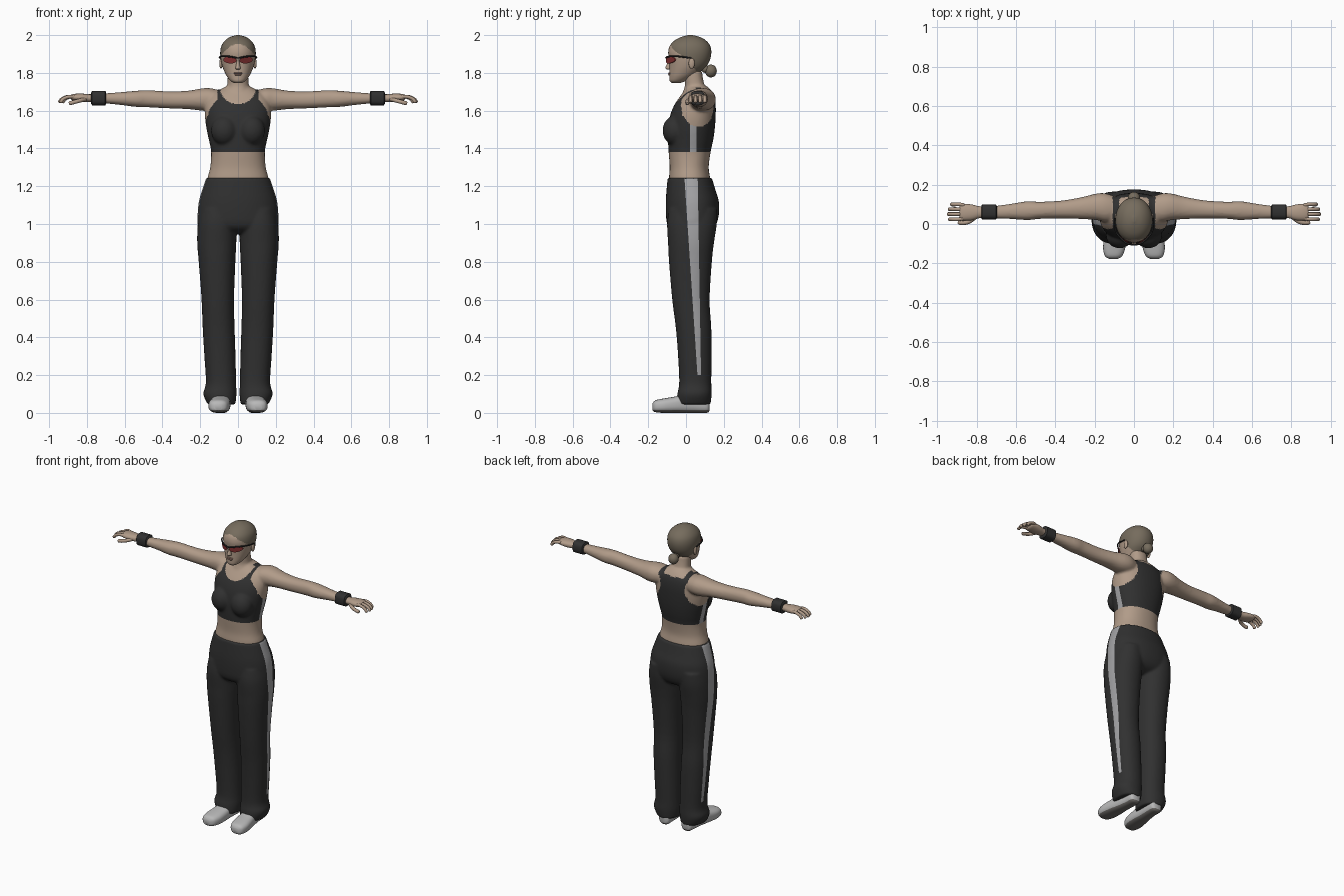
import bpy, bmesh, math
from mathutils import Vector

if "Cube" in bpy.data.objects:
    bpy.data.objects.remove(bpy.data.objects["Cube"])

COLOURS = {
    "skin": (0.44, 0.33, 0.25), "hair": (0.18, 0.15, 0.11), "black_cloth": (0.03, 0.03, 0.03),
    "grey_stripe": (0.36, 0.36, 0.37), "shoe_grey": (0.48, 0.48, 0.48), "sole_grey": (0.16, 0.15, 0.14),
    "red_lens": (0.22, 0.03, 0.03), "dark_frame": (0.02, 0.02, 0.02), "lip": (0.33, 0.2, 0.16),
}
MATS = {}
for key, col in COLOURS.items():
    MATS[key] = bpy.data.materials.new(key)
    MATS[key].diffuse_color = (*col, 1)


def bridge(bm, rings):
    """Closed skin through a list of point rings."""
    vr = [[bm.verts.new(p) for p in r] for r in rings]
    n = len(vr[0])
    for r0, r1 in zip(vr, vr[1:]):
        for i in range(n):
            bm.faces.new((r0[i], r0[(i + 1) % n], r1[(i + 1) % n], r1[i]))
    bm.faces.new(vr[0][::-1])
    bm.faces.new(vr[-1])


def spline(rows, steps):
    """Catmull-Rom through rows of numbers."""
    rows = [Vector(r) for r in rows]
    out = []
    for i in range(len(rows) - 1):
        p0, p1, p2, p3 = rows[max(i - 1, 0)], rows[i], rows[i + 1], rows[min(i + 2, len(rows) - 1)]
        for k in range(steps):
            t = k / steps
            out.append(0.5 * (2 * p1 + (p2 - p0) * t + (2 * p0 - 5 * p1 + 4 * p2 - p3) * t * t
                              + (3 * p1 - p0 - 3 * p2 + p3) * t ** 3))
    return out + [rows[-1]]


def loft(bm, axis, rows, side=1, n=40, power=2.2, steps=4):
    """Rows are (position on axis, min a, max a, min b, max b) of a rounded section."""
    rings = []
    for t, a0, a1, b0, b1 in spline(rows, steps):
        ring = []
        for i in range(n):
            c, s = math.cos(math.tau * i / n), math.sin(math.tau * i / n)
            a = (a0 + a1) / 2 + (a1 - a0) / 2 * math.copysign(abs(c) ** (2 / power), c)
            b = (b0 + b1) / 2 + (b1 - b0) / 2 * math.copysign(abs(s) ** (2 / power), s)
            x, y, z = {"x": (t, a, b), "y": (a, t, b), "z": (a, b, t)}[axis]
            ring.append((x * side, y, z))
        rings.append(ring)
    bridge(bm, rings)


def tube(bm, pts, r, side=1, n=10, steps=4):
    pts = [Vector((p[0] * side, p[1], p[2])) for p in spline(pts, steps)]
    rings = []
    for i, p in enumerate(pts):
        d = pts[min(i + 1, len(pts) - 1)] - pts[max(i - 1, 0)]
        q = d.to_track_quat("Z", "Y")
        rr = r * (0.6 if i in (0, len(pts) - 1) else 1)
        rings.append([p + q @ Vector((rr * math.cos(math.tau * k / n), rr * math.sin(math.tau * k / n), 0))
                      for k in range(n)])
    bridge(bm, rings)


def ball(bm, centre, size):
    vs = bmesh.ops.create_uvsphere(bm, u_segments=24, v_segments=16, radius=1)["verts"]
    for v in vs:
        v.co = Vector(centre) + Vector([v.co[i] * size[i] for i in range(3)])


def finish(name, bm, mats, rule=None, voxel=0, cuts=(), angle=50):
    """Make the object; optionally fuse its parts, cut clean colour borders, colour by rule."""
    bmesh.ops.recalc_face_normals(bm, faces=bm.faces)
    me = bpy.data.meshes.new(name)
    bm.to_mesh(me)
    bm.free()
    ob = bpy.data.objects.new(name, me)
    bpy.context.collection.objects.link(ob)
    bpy.ops.object.select_all(action="DESELECT")
    ob.select_set(True)
    bpy.context.view_layer.objects.active = ob
    if voxel:
        m = ob.modifiers.new("fuse", "REMESH")
        m.mode, m.voxel_size = "VOXEL", voxel
        bpy.ops.object.modifier_apply(modifier=m.name)
        m = ob.modifiers.new("soften", "SMOOTH")
        m.factor, m.iterations = 0.5, 6
        bpy.ops.object.modifier_apply(modifier=m.name)
    me = ob.data
    b = bmesh.new()
    b.from_mesh(me)
    for co, no in cuts:
        bmesh.ops.bisect_plane(b, geom=b.verts[:] + b.edges[:] + b.faces[:], plane_co=co, plane_no=no)
    b.normal_update()
    for f in b.faces:
        f.material_index = rule(f.calc_center_median(), f.normal) if rule else 0
    b.to_mesh(me)
    b.free()
    for k in mats:
        me.materials.append(MATS[k])
    bpy.ops.object.shade_smooth_by_angle(angle=math.radians(angle))
    return ob


# Torso, neck and arms fused, with the cropped top coloured on
bm = bmesh.new()
torso = [(1.19, .16, -.085, .13), (1.24, .162, -.09, .128), (1.3, .147, -.086, .12), (1.38, .142, -.092, .13),
         (1.44, .153, -.095, .143), (1.5, .166, -.095, .152), (1.57, .175, -.085, .157), (1.63, .172, -.062, .157),
         (1.68, .15, -.028, .148), (1.71, .1, -.005, .13), (1.73, .06, .005, .11)]
loft(bm, "z", [(z, -w, w, f, k) for z, w, f, k in torso], n=56)
loft(bm, "z", [(1.64, -.075, .075, -.03, .13), (1.69, -.066, .066, -.02, .118), (1.73, -.057, .057, -.006, .1),
               (1.77, -.055, .055, -.008, .09), (1.81, -.055, .055, -.01, .085)])
arm = [(.07, .02, .13, 1.61, 1.70), (.14, .01, .155, 1.60, 1.718), (.19, .02, .155, 1.60, 1.718),
       (.26, .025, .138, 1.608, 1.706), (.36, .028, .12, 1.612, 1.702), (.48, .026, .113, 1.618, 1.708),
       (.54, .02, .116, 1.62, 1.705), (.62, .025, .104, 1.63, 1.698), (.7, .028, .093, 1.638, 1.692),
       (.75, .03, .091, 1.642, 1.689)]
for s in (1, -1):
    loft(bm, "x", arm, s)
    ball(bm, (.073 * s, -.058, 1.495), (.07, .066, .078))


def top_rule(c, n):
    a = abs(c.x)
    if c.z < 1.38 or c.z > 1.722 or a > .2:
        return 0
    if a > .11 and ((c.y - .065) / .09) ** 2 + ((c.z - 1.63) / .115) ** 2 < 1:
        return 0
    if a > .158 and c.z > 1.57:
        return 0
    if c.y < .05 and (a / .095) ** 2 + ((1.725 - c.z) / .09) ** 2 < 1:
        return 0
    if c.y > .05 and (((a - .19) / .1) ** 2 + ((c.z - 1.625) / .1) ** 2 < 1 or (a < .075 and c.z > 1.695)):
        return 0
    return 2 if a > .1 and .02 < c.y < .055 and c.z < 1.53 else 1


finish("torso_and_arms", bm, ["skin", "black_cloth", "grey_stripe"], top_rule, .008,
       [((0, 0, 1.38), (0, 0, 1)), ((0, .02, 0), (0, 1, 0)), ((0, .055, 0), (0, 1, 0))])

# Trousers: hips and two legs fused, with side stripes
bm = bmesh.new()
hips = [(1.245, .168, -.097, .137), (1.18, .19, -.103, .156), (1.12, .207, -.107, .174), (1.05, .214, -.106, .174),
        (1.0, .212, -.1, .16), (.97, .18, -.08, .135), (.95, .1, -.04, .09)]
loft(bm, "z", [(z, -w, w, f, k) for z, w, f, k in hips], n=56)
leg = [(1.08, .012, .2, -.09, .165), (1.0, .008, .213, -.1, .163), (.9, .009, .216, -.095, .148),
       (.8, .014, .208, -.09, .137), (.6, .021, .193, -.073, .125), (.45, .018, .187, -.054, .134),
       (.3, .013, .178, -.042, .135), (.16, .01, .17, -.036, .134), (.1, .008, .184, -.046, .136),
       (.045, .014, .16, -.05, .13)]
for s in (1, -1):
    loft(bm, "z", leg, s)
Y_FRONT, Y_BACK = (-.008, -.066), (.062, -.017)  # stripe edge at z 1.24 and its slope


def trouser_rule(c, n):
    lo, hi = (e[0] + e[1] * (c.z - 1.24) for e in (Y_FRONT, Y_BACK))
    return int(lo < c.y < hi and c.z > .2 and abs(c.x) > .12 and n.x * c.x > 0 and abs(n.z) < .7)


finish("trousers", bm, ["black_cloth", "grey_stripe"], trouser_rule, .008,
       [((0, e[0], 1.24), (0, 1, -e[1])) for e in (Y_FRONT, Y_BACK)] + [((0, 0, .2), (0, 0, 1))])

# Head with hair coloured above the hairline
bm = bmesh.new()
head = [(1.746, .02, -.075, -.03), (1.758, .04, -.086, .0), (1.78, .058, -.088, .04), (1.805, .071, -.088, .075),
        (1.835, .083, -.088, .108), (1.87, .091, -.09, .127), (1.91, .094, -.094, .134), (1.945, .087, -.085, .127),
        (1.972, .068, -.06, .105), (1.99, .042, -.025, .073), (2.0, .008, .01, .035)]
loft(bm, "z", [(z, -w, w, f, k) for z, w, f, k in head], n=72, power=2.1, steps=7)


def hair_rule(c, n):
    front = 1.953 - 8 * c.x ** 2
    back = 1.79 + max(0, .07 - c.y) * 1.3
    return int(c.z > (front if c.y < .015 else min(front, back)))


finish("head", bm, ["skin", "hair"], hair_rule)

# Hair bun
bm = bmesh.new()
ball(bm, (0, .132, 1.81), (.032, .031, .034))
ball(bm, (0, .105, 1.82), (.02, .025, .02))
finish("hair_bun", bm, ["hair"])

# Nose and ears
bm = bmesh.new()
loft(bm, "z", [(1.818, -.009, .009, -.1, -.07), (1.824, -.014, .014, -.109, -.07), (1.834, -.012, .012, -.107, -.07),
               (1.855, -.008, .008, -.098, -.07), (1.88, -.006, .006, -.092, -.07)], n=16)
for s in (1, -1):
    ball(bm, (.09 * s, .03, 1.85), (.009, .016, .028))
finish("nose_and_ears", bm, ["skin"])

# Lips
bm = bmesh.new()
ball(bm, (0, -.085, 1.798), (.024, .01, .005))
ball(bm, (0, -.085, 1.79), (.019, .01, .005))
finish("lips", bm, ["lip"])

# Sunglasses: curved lenses, brow bar and temples
bm = bmesh.new()
for s in (1, -1):
    rings = []
    for dy in (0, .005):
        ring = []
        for i in range(28):
            x = .043 + .035 * math.cos(math.tau * i / 28)
            z = 1.868 + .018 * math.sin(math.tau * i / 28) + .06 * (x - .043)
            ring.append((x * s, -.107 + 8 * x * x + dy, z))
        rings.append(ring)
    bridge(bm, rings)
finish("sunglass_lenses", bm, ["red_lens"])
bm = bmesh.new()
for s in (1, -1):
    tube(bm, [(0, -.107, 1.878), (.04, -.096, 1.886), (.078, -.06, 1.888), (.094, -.03, 1.886),
              (.098, .03, 1.878)], .0045, s)
finish("sunglass_frame", bm, ["dark_frame"])

# Hands, wristbands and shoes, mirrored left and right
palm = [(.73, .032, .089, 1.645, 1.687), (.785, .03, .09, 1.645, 1.687), (.82, .02, .098, 1.645, 1.69),
        (.855, .018, .103, 1.65, 1.69), (.88, .022, .1, 1.656, 1.686), (.888, .035, .09, 1.665, 1.68)]
shoe = [(-.178, .085, .125, .014, .048), (-.163, .06, .148, .004, .066), (-.12, .044, .157, 0, .076),
        (-.06, .04, .15, 0, .086), (0, .042, .138, 0, .1), (.06, .042, .128, 0, .1), (.11, .045, .122, 0, .09),
        (.124, .06, .108, .01, .07)]
for s, label in ((1, "left"), (-1, "right")):
    bm = bmesh.new()
    loft(bm, "x", palm, s, n=24)
    for y, reach in ((.03, .94), (.052, .947), (.073, .942), (.093, .93)):
        y2 = y + (y - .06) * .2
        tube(bm, [(.86, y, 1.673), (reach - .045, y2, 1.674), (reach - .015, y2, 1.662), (reach, y2, 1.642)], .0095, s)
    tube(bm, [(.8, .042, 1.664), (.835, .014, 1.654), (.865, .006, 1.646), (.895, .008, 1.638)], .011, s)
    finish(label + "_hand", bm, ["skin"])

    bm = bmesh.new()
    loft(bm, "x", [(.698, .03, .092, 1.636, 1.697), (.703, .023, .1, 1.628, 1.705), (.772, .023, .1, 1.628, 1.705),
                   (.777, .03, .092, 1.636, 1.697)], s, n=24, power=2.8, steps=1)
    finish(label + "_wristband", bm, ["black_cloth"], angle=30)

    bm = bmesh.new()
    loft(bm, "y", shoe, s, power=2.6)
    finish(label + "_shoe", bm, ["shoe_grey", "sole_grey"], lambda c, n: int(c.z < .014),
           cuts=[((0, 0, .014), (0, 0, 1))])

for m in bpy.data.materials:
    if m.users and not m.is_grease_pencil:
        m.use_nodes = True
        m.node_tree.nodes["Principled BSDF"].inputs["Base Color"].default_value = m.diffuse_color
